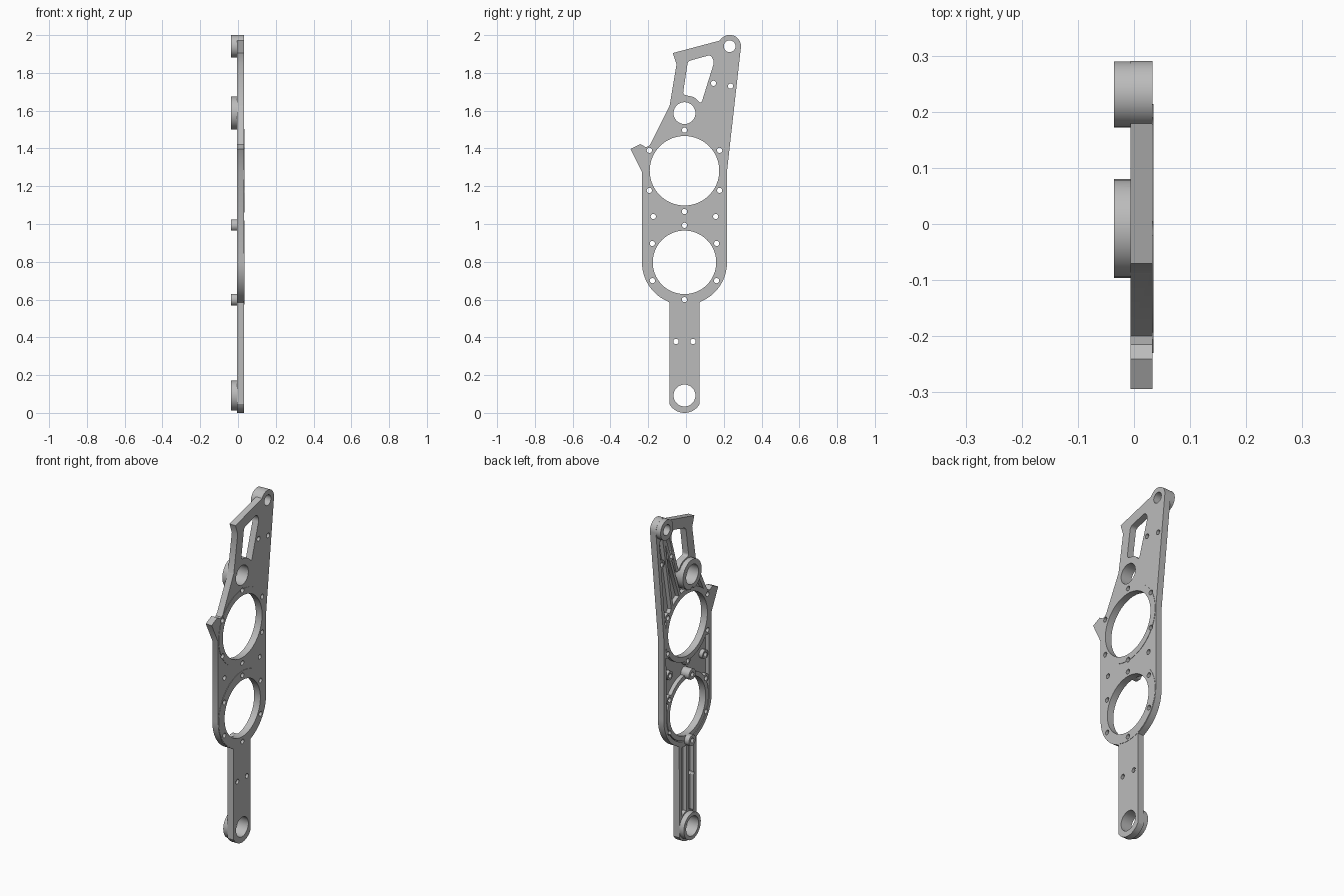
import bpy, bmesh, math
from math import cos, sin, radians

cube = bpy.data.objects.get("Cube")
if cube:
    bpy.data.objects.remove(cube, do_unlink=True)

grey = bpy.data.materials.new("plain grey")
grey.use_nodes = True
grey.diffuse_color = (0.5, 0.5, 0.5, 1)
grey.node_tree.nodes["Principled BSDF"].inputs["Base Color"].default_value = (0.5, 0.5, 0.5, 1)

# Depth levels across the plate
OUTER, FACE, FLOOR, BACK, BOSS = 0.035, 0.033, 0.018, -0.006, -0.036
MID = -0.008
EYE, PIVOT, FOOT = (0.231, 1.941), (MID, 1.587), (MID, 0.092)
UPPER, LOWER = (MID, 1.282), (MID, 0.797)


def arc(c, r, a0, a1, n=24):
    angles = [radians(a0 + (a1 - a0) * i / n) for i in range(n + 1)]
    return [(c[0] + r * cos(a), c[1] + r * sin(a)) for a in angles]


def prism(name, pts, x0, x1):
    """Extrude a side profile of (y, z) points from x0 to x1."""
    bm = bmesh.new()
    face = bm.faces.new([bm.verts.new((x0, y, z)) for y, z in pts])
    out = bmesh.ops.extrude_face_region(bm, geom=[face])
    for v in out["geom"]:
        if isinstance(v, bmesh.types.BMVert):
            v.co.x = x1
    bmesh.ops.recalc_face_normals(bm, faces=bm.faces)
    mesh = bpy.data.meshes.new(name)
    bm.to_mesh(mesh)
    bm.free()
    mesh.materials.append(grey)
    ob = bpy.data.objects.new(name, mesh)
    bpy.context.collection.objects.link(ob)
    return ob


def disc(name, c, r, x0, x1, n=32):
    return prism(name, arc(c, r, 0, 360 - 360 / n, n - 1), x0, x1)


def bar(name, a, b, w, x0, x1):
    dy, dz = b[0] - a[0], b[1] - a[1]
    k = w / 2 / math.hypot(dy, dz)
    oy, oz = -dz * k, dy * k
    return prism(name, [(a[0] + oy, a[1] + oz), (b[0] + oy, b[1] + oz),
                        (b[0] - oy, b[1] - oz), (a[0] - oy, a[1] - oz)], x0, x1)


def combine(ob, tool, operation):
    mod = ob.modifiers.new("join", "BOOLEAN")
    mod.operation, mod.solver, mod.object = operation, "EXACT", tool
    bpy.context.view_layer.objects.active = ob
    bpy.ops.object.modifier_apply(modifier=mod.name)
    bpy.data.objects.remove(tool, do_unlink=True)


def rounded(pts, r, n=5):
    """Round the corners of a polygon with short curves."""
    out = []
    for i, p in enumerate(pts):
        ends = []
        for q in (pts[i - 1], pts[(i + 1) % len(pts)]):
            d = math.hypot(q[0] - p[0], q[1] - p[1])
            ends.append([p[j] + (q[j] - p[j]) * r / d for j in (0, 1)])
        for k in range(n + 1):
            t = k / n
            out.append(tuple((1 - t) ** 2 * ends[0][j] + 2 * t * (1 - t) * p[j]
                             + t * t * ends[1][j] for j in (0, 1)))
    return out


# Main plate outline, from the foot up the rear edge and back down
outline = (arc(FOOT, 0.092, -150, -30, 16) + [(0.072, 0.585)]
           + arc(LOWER, 0.225, -66, 0) + [(0.217, 1.28)]
           + arc(EYE, 0.06, -5, 150, 20)
           + [(-0.07, 1.905), (-0.05, 1.845), (-0.087, 1.625), (-0.187, 1.425),
              (-0.2, 1.41), (-0.215, 1.408), (-0.241, 1.423), (-0.294, 1.397),
              (-0.233, 1.275)]
           + arc(LOWER, 0.225, 180, 246) + [(-0.088, 0.585)])
plate = prism("side_plate", outline, BACK, FACE)

# Lightening pocket on the back
pocket = prism("pocket", arc(LOWER, 0.2, -75, 0)
               + [(0.195, 1.28), (0.258, 1.87), (0.19, 1.9), (0.165, 1.87),
                  (0.102, 1.63), (0, 1.64), (-0.07, 1.6), (-0.165, 1.42), (-0.208, 1.28)]
               + arc(LOWER, 0.2, 180, 255), BACK - 0.05, FLOOR)
leg_pocket = prism("leg_pocket", [(MID - 0.055, 0.13), (MID + 0.055, 0.13),
                                  (MID + 0.055, 0.57), (MID - 0.055, 0.57)],
                   BACK - 0.05, FLOOR)

# Small bolt holes: mirrored pairs given as (offset, height), then single ones
pairs = [(0.186, 1.39), (0.186, 1.178), (0.165, 1.04), (0.17, 0.897), (0.17, 0.7),
         (0.045, 0.378)]
bolts = [(MID + s * y, z) for y, z in pairs for s in (-1, 1)]
bolts += [(0.146, 1.745), (0.236, 1.73), (MID, 1.497), (MID, 1.066)]
posts = [(MID, 0.993), (MID, 0.6)]

# Ribs and rings left standing inside the pockets
LO, HI = BACK - 0.1, FLOOR + 0.1
ribs = [disc("ring", UPPER, 0.214, LO, HI, 64), disc("ring", LOWER, 0.195, LO, HI, 64),
        bar("rib", EYE, (0.05, 1.44), 0.018, LO, HI),
        bar("rib", EYE, (0.135, 1.42), 0.018, LO, HI),
        disc("pivot_rib", PIVOT, 0.08, LO, HI)]
ribs += [disc("bolt_pad", p, 0.026, LO, HI, 20) for p in bolts[:-8] + bolts[-4:]]
for rib in ribs:
    combine(pocket, rib, "DIFFERENCE")
for rib in [bar("leg_rib", (MID, 0.05), (MID, 0.65), 0.022, LO, HI),
            disc("leg_pad", FOOT, 0.087, LO, HI)]:
    combine(leg_pocket, rib, "DIFFERENCE")
combine(plate, pocket, "DIFFERENCE")
combine(plate, leg_pocket, "DIFFERENCE")

# Raised bosses on the back, and thin raised pads on the outer face
for c, r in [(EYE, 0.059), (PIVOT, 0.088), (FOOT, 0.0795)] + [(p, 0.032) for p in posts]:
    combine(plate, disc("boss", c, r, BOSS, FACE - 0.005), "UNION")
for c in (UPPER, LOWER):
    combine(plate, disc("face_pad", c, 0.222, FACE - 0.004, OUTER, 64), "UNION")

# Through holes
holes = [disc("bore", UPPER, 0.184, -1, 1, 64), disc("bore", LOWER, 0.168, -1, 1, 64),
         disc("bore", PIVOT, 0.058, -1, 1), disc("bore", FOOT, 0.058, -1, 1),
         disc("bore", EYE, 0.031, -1, 1)]
holes += [disc("bolt_hole", p, 0.014, -1, 1, 16) for p in bolts + posts]
holes.append(prism("slot", rounded([(0.01, 1.862), (0.13, 1.895), (0.15, 1.86), (0.08, 1.635),
                                    (0.045, 1.672), (-0.017, 1.685)], 0.017), -1, 1))
for hole in holes:
    combine(plate, hole, "DIFFERENCE")

# Shading
bpy.ops.object.select_all(action="DESELECT")
plate.select_set(True)
bpy.context.view_layer.objects.active = plate
bpy.ops.object.shade_smooth_by_angle(angle=radians(30))
